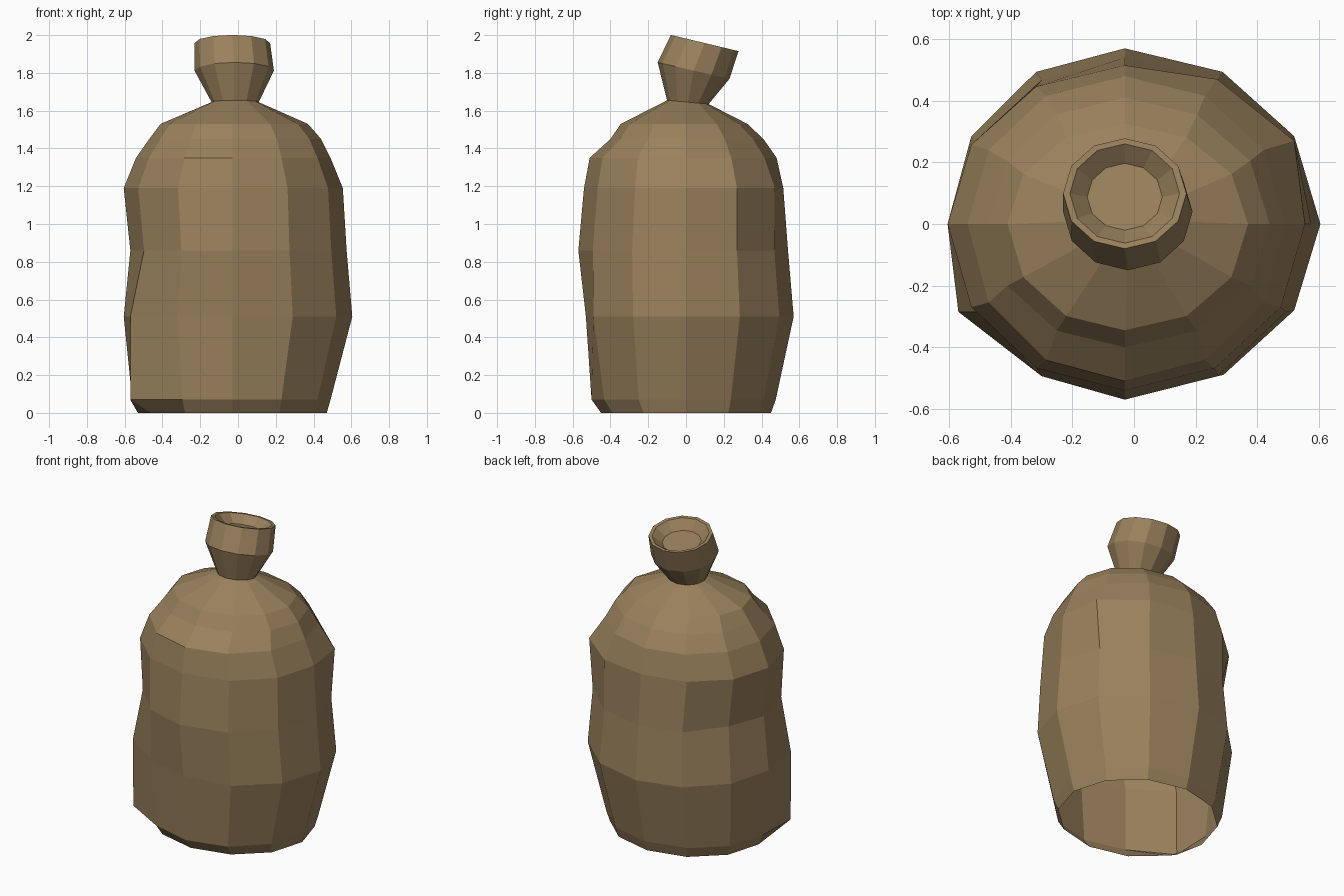
import bpy
import math

if "Cube" in bpy.data.objects:
    bpy.data.objects.remove(bpy.data.objects["Cube"])

SIDES = 12

# one burlap colour for the whole sack
burlap = bpy.data.materials.new("burlap")
burlap.diffuse_color = (0.32, 0.22, 0.108, 1.0)
burlap.use_nodes = True
burlap.node_tree.nodes["Principled BSDF"].inputs["Base Color"].default_value = burlap.diffuse_color


def ring(z, x0, x1, y0, y1, cx=-0.03, cy=0.0, tilt=0.0):
    """Twelve points on an uneven oval; tilt drops z towards +y."""
    pts = []
    for i in range(SIDES):
        a = math.tau * i / SIDES
        c, s = math.cos(a), math.sin(a)
        x = cx + c * ((x1 - cx) if c > 0 else (cx - x0))
        y = cy + s * ((y1 - cy) if s > 0 else (cy - y0))
        pts.append([x, y, z - tilt * (y - cy)])
    return pts


def loft(name, rings, cap_end=False):
    """Flat-shaded skin through a stack of rings."""
    verts = [p for r in rings for p in r]
    faces = []
    for k in range(len(rings) - 1):
        for i in range(SIDES):
            j = (i + 1) % SIDES
            a, b = k * SIDES, (k + 1) * SIDES
            faces.append((a + i, a + j, b + j, b + i))
    if cap_end:
        faces.append(tuple(range(len(verts) - SIDES, len(verts))))
    mesh = bpy.data.meshes.new(name)
    mesh.from_pydata(verts, [], faces)
    mesh.materials.append(burlap)
    mesh.update()
    obj = bpy.data.objects.new(name, mesh)
    bpy.context.collection.objects.link(obj)
    return obj


# lumpy sack body, open underneath: z, x min, x max, y min, y max
body = [ring(*row) for row in [
    (0.00, -0.53, 0.47, -0.45, 0.45),
    (0.07, -0.56, 0.49, -0.50, 0.475),
    (0.51, -0.605, 0.605, -0.53, 0.57),
    (0.86, -0.57, 0.575, -0.57, 0.54),
    (1.19, -0.605, 0.555, -0.54, 0.515),
    (1.35, -0.54, 0.49, -0.51, 0.48),
    (1.45, -0.47, 0.44, -0.40, 0.41),
    (1.53, -0.41, 0.37, -0.345, 0.325),
]]

# dents and bulges: (ring, column) -> x, y
for (k, col), xy in {
    (1, 7): (-0.57, -0.28),
    (2, 7): (-0.57, -0.285),
    (2, 11): (0.52, -0.28),
    (2, 10): (0.29, -0.49),
    (3, 5): (-0.48, 0.24),
    (4, 1): (0.52, 0.27),
    (4, 2): (0.27, 0.47),
}.items():
    body[k][col][:2] = xy

waist = ring(1.645, -0.14, 0.11, -0.10, 0.12, -0.02, 0.01, 0.09)
loft("sack_body", body + [waist])

# gathered neck: flares from the tie, leans back, hollow mouth with a floor
loft("sack_neck", [
    waist,
    ring(1.812, -0.23, 0.19, -0.15, 0.23, -0.02, 0.04, 0.23),
    ring(1.958, -0.23, 0.17, -0.08, 0.278, -0.03, 0.099, 0.24),
    ring(1.957, -0.208, 0.148, -0.062, 0.26, -0.03, 0.099, 0.24),
    ring(1.905, -0.152, 0.092, -0.02, 0.197, -0.03, 0.088, 0.24),
], cap_end=True)
